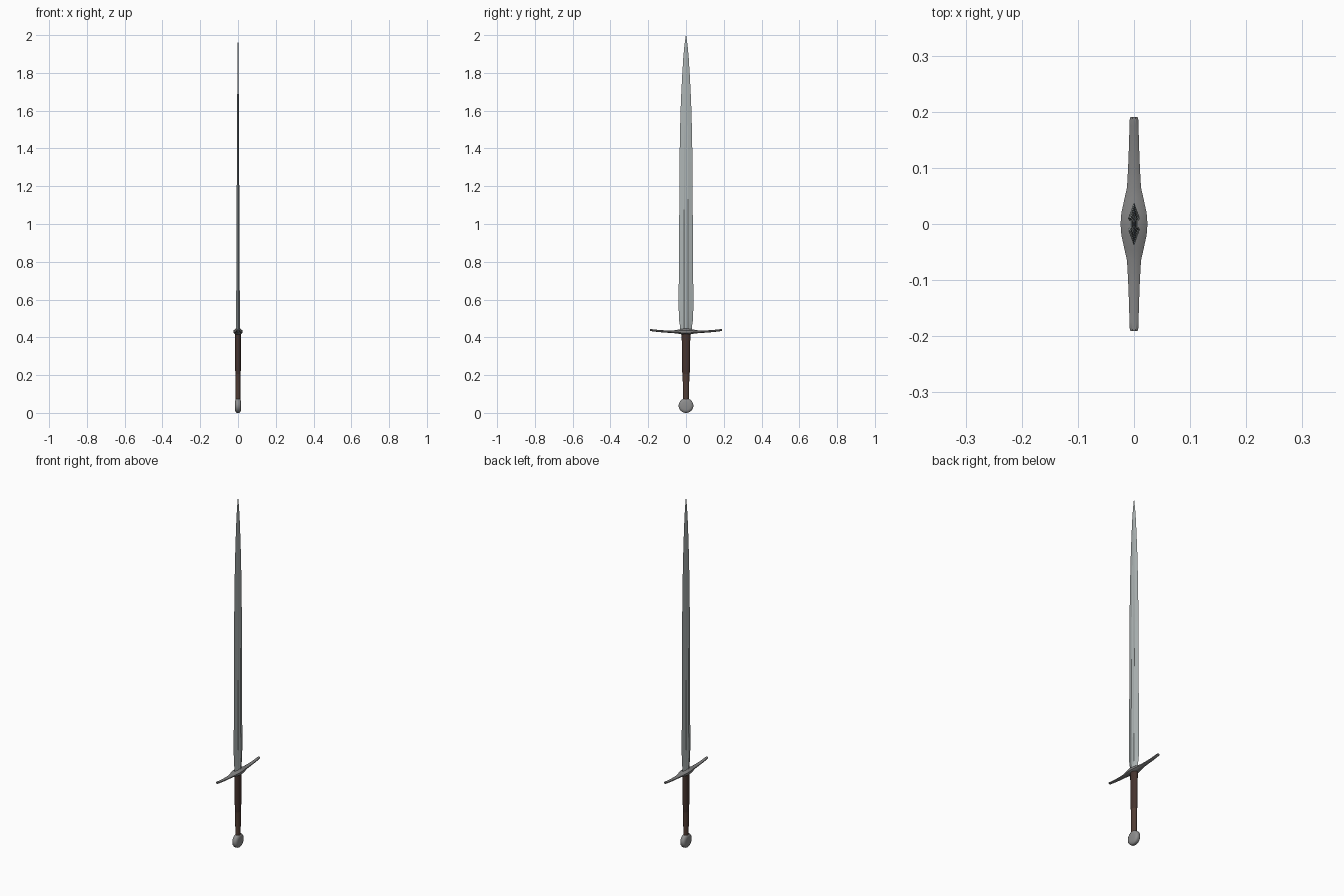
import bpy, bmesh, math
from mathutils import Vector

if "Cube" in bpy.data.objects:
    bpy.data.objects.remove(bpy.data.objects["Cube"])


def material(name, rgb):
    m = bpy.data.materials.new(name)
    m.diffuse_color = (*rgb, 1)
    m.use_nodes = True
    m.node_tree.nodes["Principled BSDF"].inputs["Base Color"].default_value = m.diffuse_color
    return m


blade_steel = material("blade steel", (0.42, 0.46, 0.46))
guard_steel = material("guard steel", (0.22, 0.22, 0.22))
pommel_steel = material("pommel steel", (0.27, 0.27, 0.27))
leather = material("brown leather", (0.085, 0.048, 0.036))
dark_leather = material("dark leather", (0.06, 0.034, 0.028))


def loft(name, rings, mats, angle=30):
    """Skin a list of equal-length rings and cap both ends."""
    bm = bmesh.new()
    loops = [[bm.verts.new(p) for p in ring] for ring in rings]
    n = len(loops[0])
    for a, b in zip(loops, loops[1:]):
        for i in range(n):
            j = (i + 1) % n
            bm.faces.new((a[i], a[j], b[j], b[i]))
    bm.faces.new(loops[0][::-1])
    bm.faces.new(loops[-1])
    bmesh.ops.recalc_face_normals(bm, faces=bm.faces)
    me = bpy.data.meshes.new(name)
    bm.to_mesh(me)
    bm.free()
    ob = bpy.data.objects.new(name, me)
    bpy.context.collection.objects.link(ob)
    for m in mats:
        me.materials.append(m)
    bpy.context.view_layer.objects.active = ob
    ob.select_set(True)
    bpy.ops.object.shade_smooth_by_angle(angle=math.radians(angle))
    ob.select_set(False)
    return ob


def ellipse(rx, ry, n):
    return [(rx * math.cos(math.tau * (i + .5) / n),
             ry * math.sin(math.tau * (i + .5) / n)) for i in range(n)]


# Blade: z, half width, half thickness, groove depth as share of thickness
stations = [(0.43, .031, .0105, .3), (0.46, .032, .0105, .3), (0.50, .038, .010, .3),
            (0.60, .039, .0095, .3), (1.00, .036, .0075, .3), (1.35, .034, .006, .25),
            (1.50, .0315, .0052, 0), (1.65, .027, .0042, 0), (1.78, .0205, .0034, 0),
            (1.88, .0145, .0025, 0), (1.95, .008, .0016, 0), (2.00, .0006, .0004, 0)]
rings = []
for z, w, t, g in stations:
    s = w * .3
    side = [(t, -s), (t * (1 - g), -s * .5), (t * (1 - g), s * .5), (t, s)]
    ring = [(0, -w)] + side + [(0, w)] + [(-x, -y) for x, y in side]
    rings.append([(x, y, z) for x, y in ring])
loft("blade", rings, [blade_steel], 12)

# Cross guard: y, half depth, half height, centre height
half = [(0, .024, .017, .430), (.02, .0225, .015, .430), (.045, .017, .010, .430),
        (.065, .0125, .0075, .4295), (.10, .0105, .006, .4305), (.14, .009, .0055, .433),
        (.175, .008, .0055, .437), (.188, .0075, .0055, .439), (.191, .006, .0045, .4395)]
full = [(-y, a, b, c) for y, a, b, c in half[:0:-1]] + half
loft("cross_guard", [[(x, y, c + z) for x, z in ellipse(a / .924, b / .924, 8)]
                     for y, a, b, c in full], [guard_steel], 35)

# Grip: stepped oval handle, the upper section thicker than the lower
grip = loft("grip", [[(x, y, z) for x, y in ellipse(a, b, 16)] for z, a, b in
                     [(.07, .0125, .0165), (.12, .013, .017), (.205, .014, .018),
                      (.215, .0148, .0205), (.25, .015, .021), (.42, .0155, .0235)]],
            [leather, dark_leather], 35)
for p in grip.data.polygons:
    p.material_index = 1 if p.center.z > .21 else 0

# Pommel: thick disc facing sideways with bevelled rims
loft("pommel", [[(x, y, .0385 + z) for y, z in ellipse(r, r, 20)] for x, r in
                [(-.016, .022), (-.0145, .029), (-.010, .037), (-.006, .039), (.006, .039),
                 (.010, .037), (.0145, .029), (.016, .022)]], [pommel_steel], 35)
